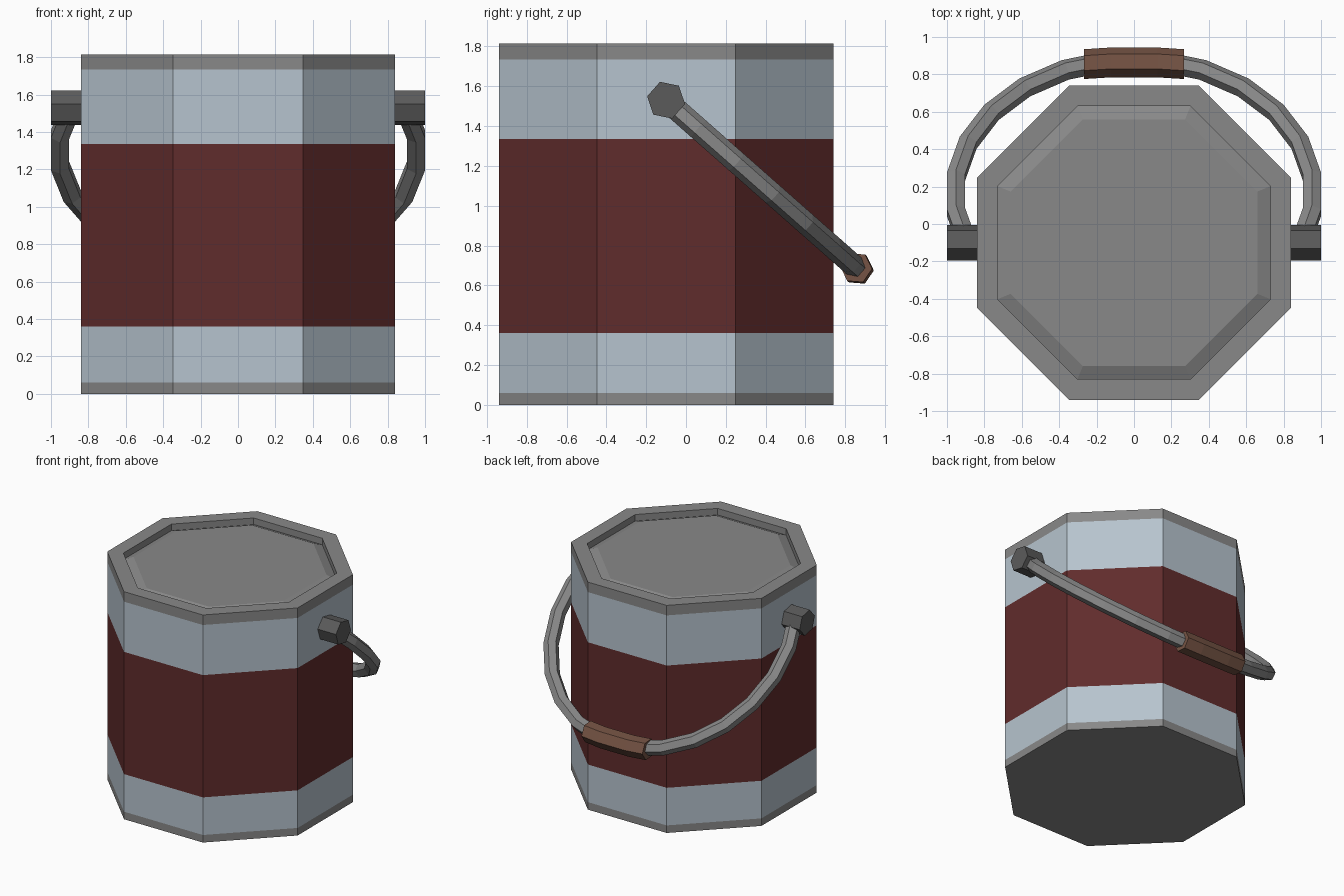
import bpy, bmesh
from math import sin, cos, pi, radians
from mathutils import Vector

if "Cube" in bpy.data.objects:
    bpy.data.objects.remove(bpy.data.objects["Cube"])


def material(name, rgb):
    m = bpy.data.materials.new(name)
    m.diffuse_color = (*rgb, 1)
    m.use_nodes = True
    m.node_tree.nodes["Principled BSDF"].inputs["Base Color"].default_value = m.diffuse_color
    return m


steel = material("steel grey", (0.25, 0.25, 0.25))
paint = material("pale blue grey", (0.47, 0.55, 0.62))
red = material("dark red", (0.118, 0.025, 0.025))
dark = material("dark grey", (0.105, 0.105, 0.105))
wood = material("brown grip", (0.18, 0.088, 0.058))


def skin(name, rings, mats, band_mats=None):
    """Join rings of points with quads and cap both ends."""
    bm = bmesh.new()
    loops = [[bm.verts.new(p) for p in r] for r in rings]
    n = len(loops[0])
    last = len(loops) - 2
    bands = band_mats or [0] * (last + 1)
    for k in range(last + 1):
        a, b = loops[k], loops[k + 1]
        for i in range(n):
            j = (i + 1) % n
            bm.faces.new((a[i], a[j], b[j], b[i])).material_index = bands[k]
    bm.faces.new(loops[0][::-1]).material_index = bands[0]
    bm.faces.new(loops[-1]).material_index = bands[-1]
    bmesh.ops.recalc_face_normals(bm, faces=bm.faces)
    me = bpy.data.meshes.new(name)
    bm.to_mesh(me)
    bm.free()
    for m in mats:
        me.materials.append(m)
    ob = bpy.data.objects.new(name, me)
    bpy.context.collection.objects.link(ob)
    return ob


CY = -0.10                      # can axis in y
PIVOT = Vector((0, CY, 1.53))   # handle pivot
U = Vector((0, 0.750, -0.661))  # direction the handle hangs
N = Vector((0, 0.661, 0.750))   # handle plane normal
X = Vector((1, 0, 0))


def octagon(apothem, z):
    r = apothem / cos(pi / 8)
    return [(r * cos(pi / 8 + i * pi / 4), CY + r * sin(pi / 8 + i * pi / 4), z)
            for i in range(8)]


# Can body with painted bands and recessed lid with raised panel
profile = [(0.84, 0), (0.84, 0.06), (0.84, 0.36), (0.84, 1.335), (0.84, 1.735),
           (0.84, 1.815), (0.73, 1.815), (0.73, 1.763), (0.66, 1.793)]
skin("can_body", [octagon(a, z) for a, z in profile], [steel, paint, red],
     [0, 1, 2, 1, 0, 0, 0, 0])


def tube(name, path, radius, mat, straight=False, turn=0):
    """Six-sided tube along (x, u) points in the handle plane."""
    pts = [PIVOT + X * x + U * u for x, u in path]
    rings = []
    for i, p in enumerate(pts):
        t = (pts[min(i + 1, len(pts) - 1)] - pts[max(i - 1, 0)]).normalized()
        side = (-X if straight else t).cross(N)
        rings.append([p + (N * cos(turn + k * pi / 3)
                           + side * sin(turn + k * pi / 3)) * radius
                      for k in range(6)])
    return skin(name, rings, [mat])


# Hexagonal pivot pegs
for s, label in ((1, "right"), (-1, "left")):
    tube(f"{label}_peg", [(s * 0.82, 0), (s * 1.0, 0)], 0.097, dark)

# Wire handle: an arc slightly longer than a half circle
arc = [radians(-22.5 + 15 * k) for k in range(16)]
tube("handle", [(0.96 * cos(a), 0.345 + 0.96 * sin(a)) for a in arc], 0.056, steel)

# Grip with square-cut ends, bent slightly along the wire
tube("handle_grip", [(0.268, 1.273), (0.125, 1.285), (-0.125, 1.285), (-0.268, 1.273)],
     0.08, wood, straight=True, turn=radians(-7))
